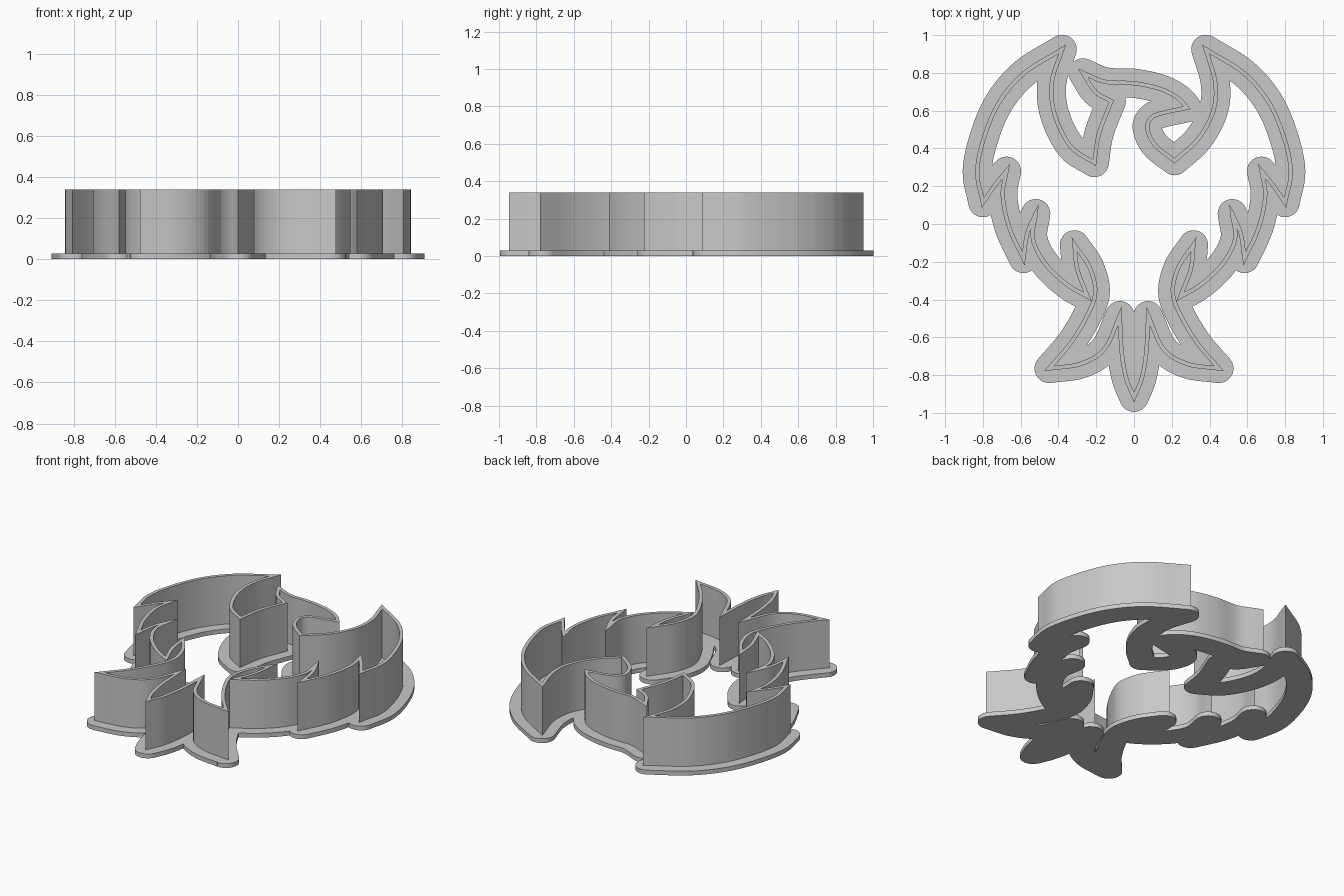
import bpy, bmesh, math
from mathutils import Vector
from mathutils.geometry import delaunay_2d_cdt

cube = bpy.data.objects.get("Cube")
if cube:
    bpy.data.objects.remove(cube, do_unlink=True)

WALL_HALF, FLANGE_HALF = 0.011, 0.077
FLANGE_TOP, WALL_TOP = 0.028, 0.34

grey = bpy.data.materials.new("grey plastic")
grey.use_nodes = True
colour = (0.58, 0.58, 0.58, 1)
grey.diffuse_color = colour
grey.node_tree.nodes["Principled BSDF"].inputs["Base Color"].default_value = colour

# Outline strokes: each runs smoothly between two sharp corners
side = [  # left wing, feathers and tail, from wing tip to tail tip
    [(-.38, .925), (-.58, .8), (-.71, .65), (-.79, .47), (-.83, .28), (-.8, .113)],
    [(-.8, .113), (-.74, .2), (-.675, .28)],
    [(-.675, .28), (-.695, .15), (-.66, -.02), (-.585, -.183)],
    [(-.585, -.183), (-.565, -.05), (-.52, .055)],
    [(-.52, .055), (-.535, -.08), (-.47, -.21), (-.355, -.32), (-.245, -.385)],
    [(-.245, -.385), (-.3, -.24), (-.315, -.11)],
    [(-.315, -.11), (-.235, -.23), (-.205, -.36), (-.245, -.48), (-.335, -.63), (-.45, -.765)],
    [(-.45, -.765), (-.28, -.74), (-.155, -.66), (-.075, -.485)],
    [(-.075, -.485), (-.065, -.68), (-.04, -.82), (0, -.918)],
]
head = [  # right wing tip, throat, beak, crown, nape, left wing tip
    [(.38, .925), (.43, .75), (.42, .6), (.34, .45), (.215, .335)],
    [(.215, .335), (.11, .42), (.07, .51), (.095, .565), (.16, .59), (.28, .615)],
    [(.28, .615), (.235, .665), (.14, .715), (0, .745), (-.15, .752), (-.27, .8)],
    [(-.27, .8), (-.205, .7), (-.12, .65)],
    [(-.12, .65), (-.185, .48), (-.21, .325)],
    [(-.21, .325), (-.335, .41), (-.42, .58), (-.435, .75), (-.38, .925)],
]
mirrored = [[(-x, y) for x, y in reversed(s)] for s in reversed(side)]


def smooth(points, steps=6):
    """Catmull-Rom curve through the points, without the last point."""
    p = [Vector(q) for q in points]
    p = [2 * p[0] - p[1]] + p + [2 * p[-1] - p[-2]]
    out = []
    for a, b, c, d in zip(p, p[1:], p[2:], p[3:]):
        for i in range(steps):
            t = i / steps
            out.append(0.5 * (2 * b + (c - a) * t + (2 * a - 5 * b + 4 * c - d) * t ** 2
                              + (3 * b - a - 3 * c + d) * t ** 3))
    return out


path, corners = [], set()
for stroke in side + mirrored + head:
    corners.add(len(path))
    path += smooth(stroke)


def band_pieces(half, rounded):
    """Overlapping convex counter-clockwise pieces that cover a band along the path."""
    pieces = []
    n = len(path)
    for i, p in enumerate(path):
        q, before = path[(i + 1) % n], path[i - 1]
        d0, d1 = (p - before).normalized(), (q - p).normalized()
        n0, n1 = Vector((-d0.y, d0.x)) * half, Vector((-d1.y, d1.x)) * half
        pieces.append([p - n1, q - n1, q + n1, p + n1])
        turn = d0.x * d1.y - d0.y * d1.x
        if i in corners and rounded:
            angles = [math.tau * k / 28 for k in range(28)]
            pieces.append([p + half * Vector((math.cos(a), math.sin(a))) for a in angles])
        elif abs(turn) > 0.002:
            # Pointed join on the outside of the turn
            s = -1 if turn > 0 else 1
            bisector = (n0 + n1).normalized() * s
            reach = min(half * half / max(bisector.dot(n1 * s), 1e-6), half * 5)
            kite = [p, p + n0 * s, p + bisector * reach, p + n1 * s]
            pieces.append(kite if turn > 0 else kite[::-1])
    return pieces


def inside(point, piece):
    """True if the point lies in the convex piece."""
    return all((b.x - a.x) * (point.y - a.y) - (b.y - a.y) * (point.x - a.x) > -1e-8
               for a, b in zip(piece, piece[1:] + piece[:1]))


def build_band(name, half, rounded, bottom, top):
    """Merge the pieces into one flat region and raise it into a solid."""
    pieces = band_pieces(half, rounded)
    points, edges = [], []
    for piece in pieces:
        start, count = len(points), len(piece)
        edges += [(start + k, start + (k + 1) % count) for k in range(count)]
        points += piece
    verts, _, tris, *_ = delaunay_2d_cdt(points, edges, [], 0, 1e-5)
    bm = bmesh.new()
    made = {}
    for tri in tris:
        centre = sum((verts[v] for v in tri), Vector((0, 0))) / len(tri)
        if any(inside(centre, piece) for piece in pieces):
            for v in tri:
                if v not in made:
                    made[v] = bm.verts.new((verts[v].x, verts[v].y, bottom))
            bm.faces.new([made[v] for v in tri])
    result = bmesh.ops.extrude_face_region(bm, geom=bm.faces[:], use_keep_orig=True)
    raised = [g for g in result["geom"] if isinstance(g, bmesh.types.BMVert)]
    bmesh.ops.translate(bm, verts=raised, vec=(0, 0, top - bottom))
    bmesh.ops.recalc_face_normals(bm, faces=bm.faces[:])
    mesh = bpy.data.meshes.new(name)
    bm.to_mesh(mesh)
    bm.free()
    mesh.materials.append(grey)
    obj = bpy.data.objects.new(name, mesh)
    bpy.context.collection.objects.link(obj)
    bpy.ops.object.select_all(action="DESELECT")
    obj.select_set(True)
    bpy.context.view_layer.objects.active = obj
    bpy.ops.object.shade_smooth_by_angle(angle=math.radians(30))


build_band("base_flange", FLANGE_HALF, True, 0, FLANGE_TOP)
build_band("cutting_wall", WALL_HALF, False, FLANGE_TOP - 0.005, WALL_TOP)
